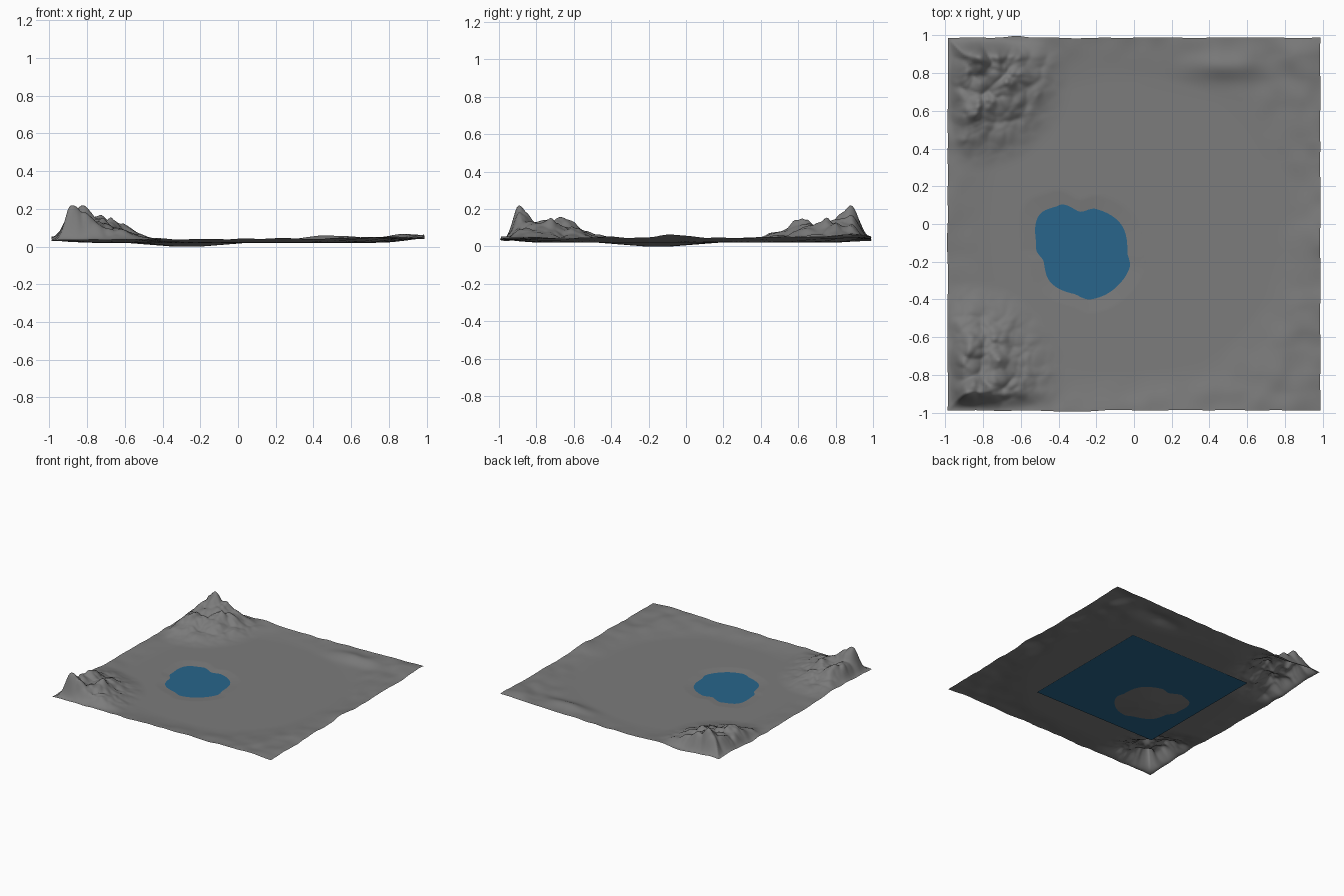
import bpy, bmesh, math
from mathutils import noise, Vector

if "Cube" in bpy.data.objects:
    bpy.data.objects.remove(bpy.data.objects["Cube"])

N = 210           # grid cells per side
HALF = 0.988      # half width of the sheet
FLAT = 0.02       # height of the plain
WATER = 0.014     # height of the water sheet


def material(name, rgb):
    m = bpy.data.materials.new(name)
    m.diffuse_color = (*rgb, 1)
    m.use_nodes = True
    m.node_tree.nodes["Principled BSDF"].inputs["Base Color"].default_value = m.diffuse_color
    return m


def smooth(a, b, v):
    t = max(0.0, min(1.0, (v - a) / (b - a)))
    return t * t * (3 - 2 * t)


def bump(x, y, cx, cy, sx, sy):
    return math.exp(-((x - cx) / sx) ** 2 - ((y - cy) / sy) ** 2)


# pond shoreline: (angle in degrees, radius) around its centre
POND = (-0.27, -0.15)
SHORE = [(-18, .26), (0, .235), (37, .25), (73, .24), (93, .215), (117, .28), (138, .305),
         (175, .25), (193, .215), (223, .235), (257, .226), (279, .253), (312, .255), (342, .26)]


def shore_radius(x, y):
    a = math.degrees(math.atan2(y - POND[1], x - POND[0])) % 360
    if a > 342:
        a -= 360
    for (a0, r0), (a1, r1) in zip(SHORE, SHORE[1:]):
        if a0 <= a <= a1:
            return r0 + (r1 - r0) * smooth(a0, a1, a)
    return 0.25


def lumps(x, y):
    # rounded boulders with creases between them
    wx = x + 0.03 * noise.noise(Vector((x * 9, y * 9, 4)))
    wy = y + 0.03 * noise.noise(Vector((x * 9, y * 9, 8)))
    big = 1 - noise.voronoi(Vector((wx * 8, wy * 8, 0.3)))[0][0]
    small = 1 - noise.voronoi(Vector((wx * 17, wy * 17, 0.7)))[0][0]
    return max(0.0, 0.7 * big + 0.3 * small)


def height(x, y):
    # plain and pond basin
    t = math.hypot(x - POND[0], y - POND[1]) / shore_radius(x, y)
    z = max(0.0, min(FLAT, WATER + 0.02 * (t - 1)))
    # rolling rim
    s = (abs((x + 0.02) / 0.80) ** 2.4 + abs(y / 0.82) ** 2.4) ** (1 / 2.4)
    rim = smooth(0.93, 1.35, s)
    n = noise.noise(Vector((x * 3.2, y * 3.2, 1.5)))
    n2 = noise.noise(Vector((x * 9, y * 9, 2.5)))
    z += rim * max(0.0, 0.024 + 0.016 * n + 0.009 * n2)
    z += 0.03 * bump(x, y, 0.48, 0.84, 0.2, 0.07) * smooth(0.85, 1.0, s)
    z += 0.03 * bump(x, y, 0.9, 0.9, 0.12, 0.12)
    z += 0.02 * bump(x, y, 0.95, -0.08, 0.1, 0.1)
    # two rocky corners
    edge = min(HALF - abs(x), HALF - abs(y))
    fall = smooth(0.0, 0.11, edge)
    for cx, cy, reach, top, px, py, peak in ((-0.86, -0.80, 0.50, 0.125, -0.87, -0.91, 0.10),
                                             (-0.86, 0.80, 0.53, 0.135, -0.84, 0.91, 0.06)):
        d = math.hypot(x - cx, y - cy)
        if d < reach:
            env = smooth(0, 0.85, 1 - d / reach)
            z += fall * env * top * (0.3 + 0.85 * lumps(x, y))
            z += fall * peak * bump(x, y, px, py, 0.07, 0.07) * env
    return min(z, 0.24)


# terrain sheet
bm = bmesh.new()
rows = []
for j in range(N + 1):
    row = []
    for i in range(N + 1):
        x = -HALF + 2 * HALF * i / N
        y = -HALF + 2 * HALF * j / N
        z = height(x, y)
        # slightly wavy outer border
        w = 0.006 * noise.noise(Vector((x * 5, y * 5, 6)))
        ox = w * smooth(0.9, HALF, abs(x)) * (1 if x > 0 else -1)
        oy = w * smooth(0.9, HALF, abs(y)) * (1 if y > 0 else -1)
        if j == N:
            oy += 0.009 * bump(x, 0, -0.62, 0, 0.06, 1)
        if j == 0:
            oy -= 0.006 * bump(x, 0, -0.35, 0, 0.2, 1)
        row.append(bm.verts.new((x + ox, y + oy, z)))
    rows.append(row)
for j in range(N):
    for i in range(N):
        f = bm.faces.new((rows[j][i], rows[j][i + 1], rows[j + 1][i + 1], rows[j + 1][i]))
        f.smooth = True
mesh = bpy.data.meshes.new("terrain")
bm.to_mesh(mesh)
bm.free()
mesh.materials.append(material("rock grey", (0.2, 0.2, 0.2)))
terrain = bpy.data.objects.new("terrain", mesh)
bpy.context.collection.objects.link(terrain)

# square water sheet, showing only inside the pond basin
bpy.ops.mesh.primitive_plane_add(size=1.12, location=(-0.08, 0, WATER))
water = bpy.context.object
water.name = "water"
water.data.materials.append(material("water blue", (0.021, 0.13, 0.26)))
